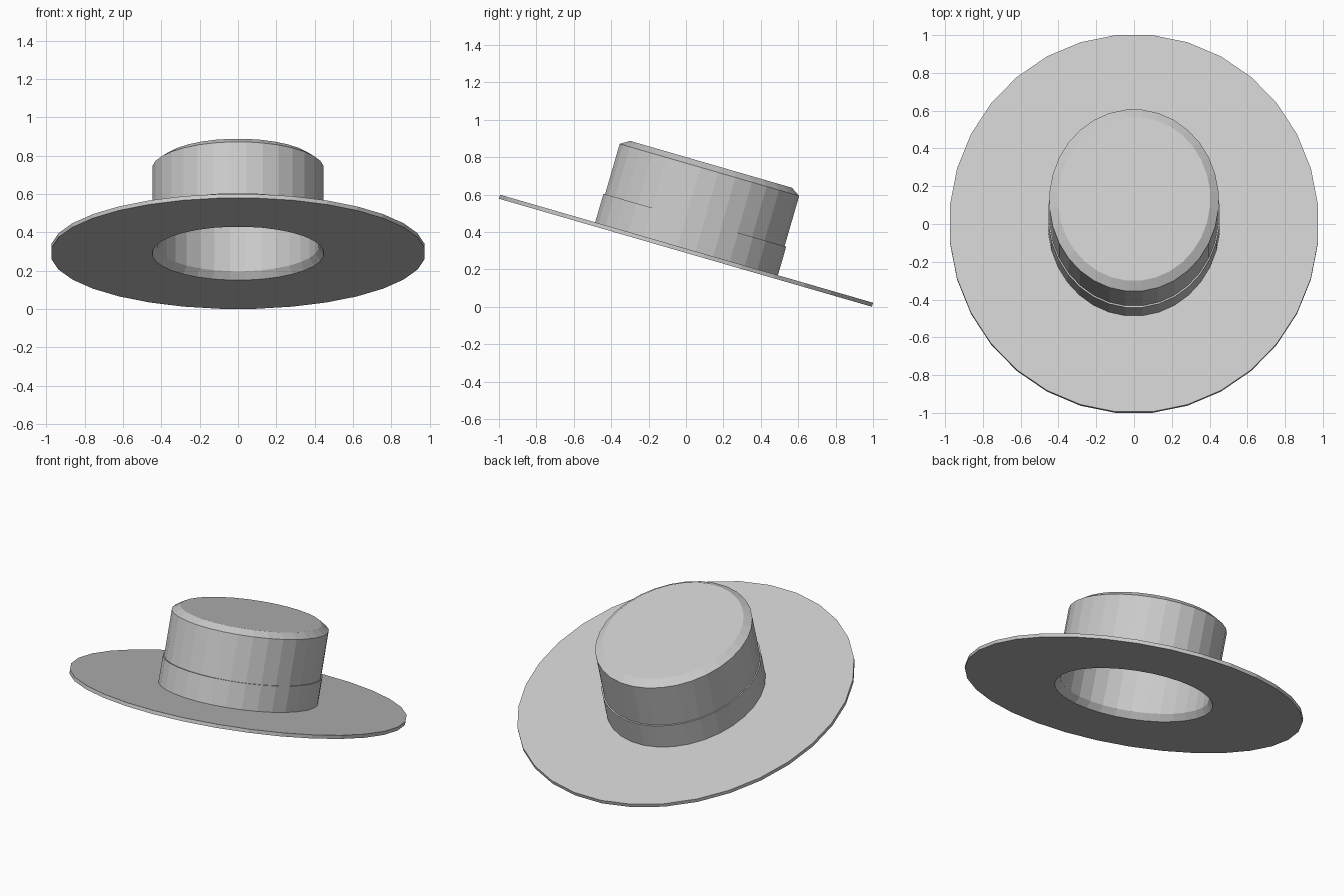
import bpy, bmesh, math
from mathutils import Matrix

cube = bpy.data.objects.get("Cube")
if cube:
    bpy.data.objects.remove(cube, do_unlink=True)

SIDES = 32
TILT = Matrix.Translation((0, 0, 0.3)) @ Matrix.Rotation(math.radians(-16.15), 4, 'X')


def oval_lathe(name, profile, ring):
    """Sweep (x radius, y radius, height) points round an oval.
    A ring joins its last point to its first; otherwise both ends are capped."""
    bm = bmesh.new()
    angles = [(i + 0.5) * math.tau / SIDES for i in range(SIDES)]
    loops = [[bm.verts.new((rx * math.cos(a), ry * math.sin(a), h)) for a in angles]
             for rx, ry, h in profile]
    pairs = list(zip(loops, loops[1:]))
    if ring:
        pairs.append((loops[-1], loops[0]))
    else:
        bm.faces.new(loops[0])
        bm.faces.new(loops[-1])
    for low, high in pairs:
        for i in range(SIDES):
            j = (i + 1) % SIDES
            bm.faces.new((low[i], low[j], high[j], high[i]))
    bmesh.ops.recalc_face_normals(bm, faces=bm.faces)
    mesh = bpy.data.meshes.new(name)
    bm.to_mesh(mesh)
    bm.free()
    obj = bpy.data.objects.new(name, mesh)
    obj.matrix_world = TILT
    bpy.context.collection.objects.link(obj)
    return obj


# Wide flat brim with an oval opening
T = 0.011
oval_lathe("brim", [(0.449, 0.502, -T), (0.979, 1.043, -T),
                    (0.979, 1.043, T), (0.449, 0.502, T)], ring=True)

# Hollow crown, from the inner ceiling down, round the lip and up to the top
oval_lathe("crown", [(0.385, 0.434, 0.457), (0.423, 0.475, 0.435),
                     (0.423, 0.475, 0.029), (0.449, 0.502, -T),
                     (0.449, 0.502, 0.45), (0.404, 0.453, 0.481)], ring=False)

# Thin band round the base of the crown
oval_lathe("hat_band", [(0.447, 0.5, T), (0.456, 0.511, T),
                        (0.456, 0.511, 0.17), (0.447, 0.5, 0.17)], ring=True)
